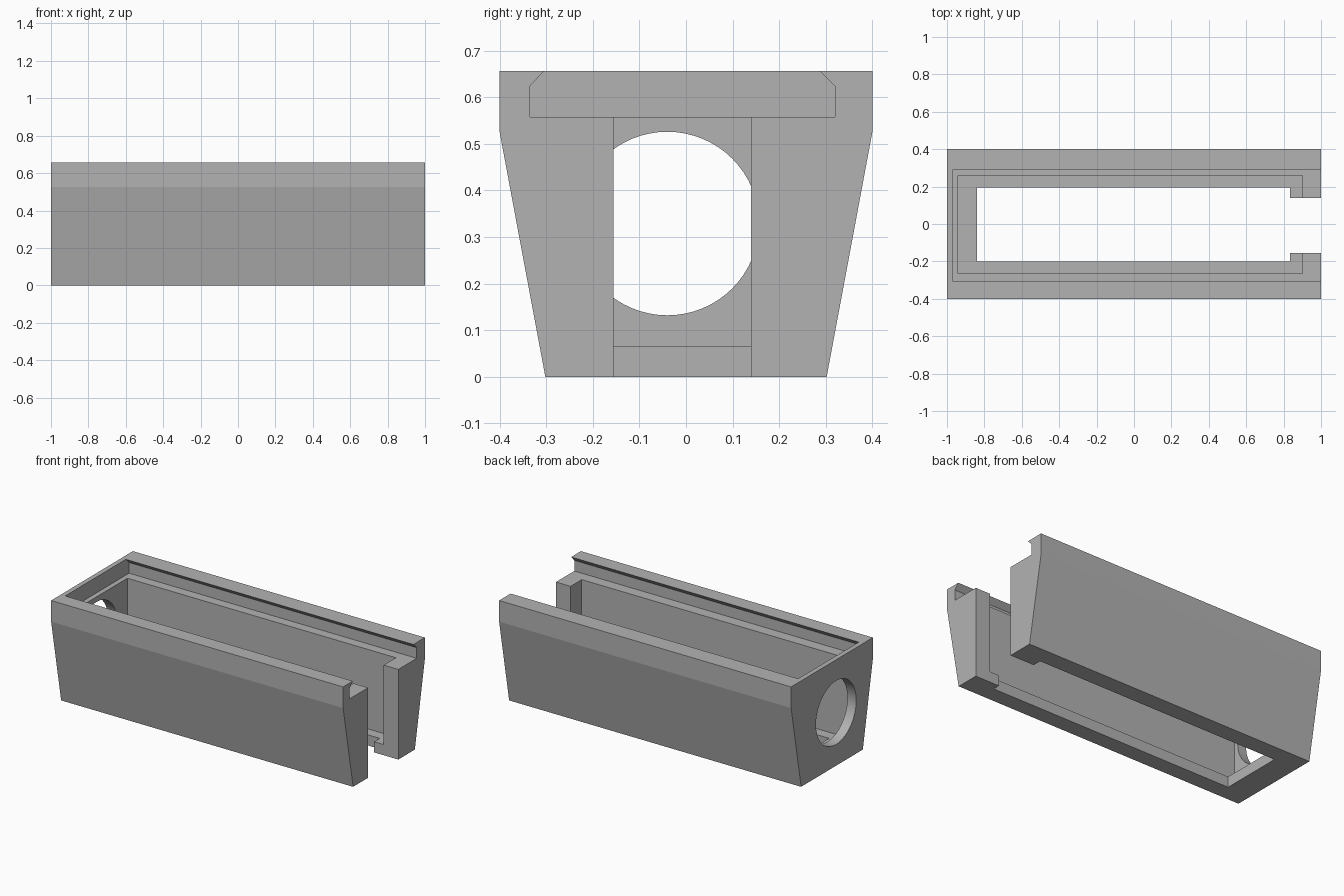
import bpy
import bmesh
import math
from mathutils import Matrix

cube = bpy.data.objects.get("Cube")
if cube:
    bpy.data.objects.remove(cube, do_unlink=True)

grey = bpy.data.materials.new("plain grey")
grey.use_nodes = True
colour = (0.45, 0.45, 0.45, 1)
grey.diffuse_color = colour
grey.node_tree.nodes["Principled BSDF"].inputs["Base Color"].default_value = colour


def add_object(name, bm):
    bmesh.ops.recalc_face_normals(bm, faces=bm.faces)
    mesh = bpy.data.meshes.new(name)
    bm.to_mesh(mesh)
    bm.free()
    mesh.materials.append(grey)
    obj = bpy.data.objects.new(name, mesh)
    bpy.context.collection.objects.link(obj)
    return obj


def extrude_profile(name, profile, x0, x1):
    """Extrude a (y, z) outline along x."""
    bm = bmesh.new()
    face = bm.faces.new([bm.verts.new((x0, y, z)) for y, z in profile])
    new = bmesh.ops.extrude_face_region(bm, geom=[face])["geom"]
    verts = [v for v in new if isinstance(v, bmesh.types.BMVert)]
    bmesh.ops.translate(bm, verts=verts, vec=(x1 - x0, 0, 0))
    return add_object(name, bm)


def box(name, x0, x1, y0, y1, z0, z1):
    return extrude_profile(name, [(y0, z0), (y1, z0), (y1, z1), (y0, z1)], x0, x1)


def round_bore(name, x, y, z, radius, length):
    bm = bmesh.new()
    turn = Matrix.Translation((x, y, z)) @ Matrix.Rotation(math.pi / 2, 4, "Y")
    bmesh.ops.create_cone(bm, cap_ends=True, segments=64, radius1=radius,
                          radius2=radius, depth=length, matrix=turn)
    return add_object(name, bm)


# Tapered outer body
top = 0.656
housing = extrude_profile("housing", [
    (-0.302, 0), (0.302, 0), (0.4, 0.525), (0.4, top),
    (-0.4, top), (-0.4, 0.525)], -1, 1)

# Sliding lid channel with chamfered lips, open at one end
lid_channel = extrude_profile("lid_channel_cutter", [
    (-0.335, 0.558), (0.32, 0.558), (0.32, 0.624), (0.288, top),
    (0.268, 0.676), (-0.285, 0.676), (-0.305, top), (-0.335, 0.624)], -0.97, 1.1)

cutters = [
    lid_channel,
    # Main cavity, floor opening and end slot
    box("cavity_cutter", -0.94, 0.9, -0.265, 0.26, 0.066, 0.6),
    box("floor_opening_cutter", -0.84, 0.835, -0.2, 0.195, -0.1, 0.3),
    box("end_slot_cutter", 0.7, 1.1, -0.156, 0.14, -0.1, 0.6),
    # Round hole in the closed end
    round_bore("round_hole_cutter", -0.95, -0.04, 0.329, 0.197, 0.3),
]
for cutter in cutters:
    cutter.hide_render = True
    mod = housing.modifiers.new(cutter.name, "BOOLEAN")
    mod.operation = "DIFFERENCE"
    mod.solver = "EXACT"
    mod.object = cutter

# Bake the cuts and discard the cutters
bpy.context.view_layer.update()
graph = bpy.context.evaluated_depsgraph_get()
result = bpy.data.meshes.new_from_object(housing.evaluated_get(graph))
housing.modifiers.clear()
housing.data = result
for cutter in cutters:
    bpy.data.objects.remove(cutter, do_unlink=True)

# Smooth the bore while keeping every corner crisp
bpy.context.view_layer.objects.active = housing
housing.select_set(True)
bpy.ops.object.shade_smooth_by_angle(angle=math.radians(8))
